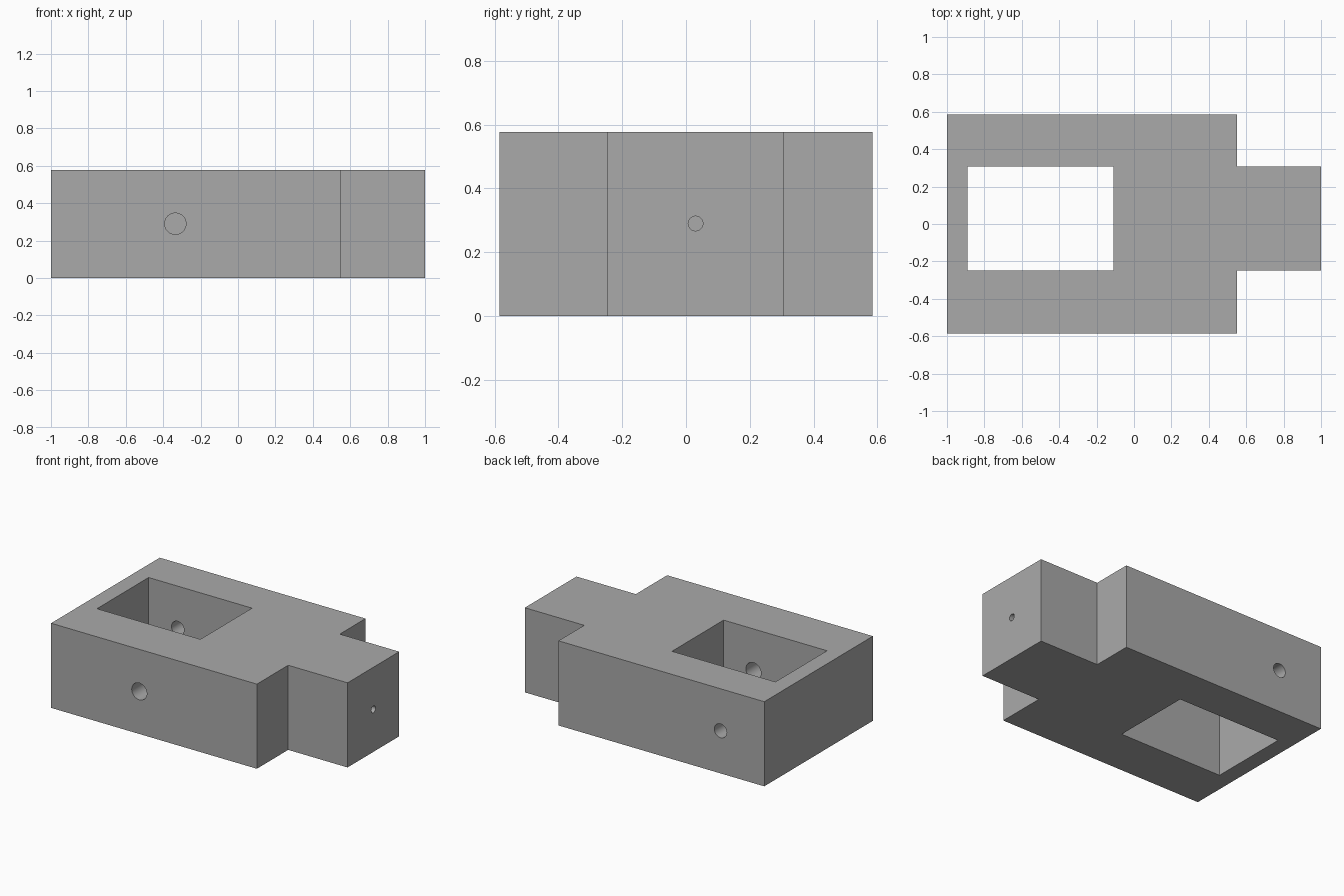
import bpy, bmesh, math
from mathutils import Matrix

cube = bpy.data.objects.get("Cube")
if cube:
    bpy.data.objects.remove(cube, do_unlink=True)

HEIGHT, MID = 0.577, 0.29
HALF_W = 0.585
SHOULDER = 0.552              # where the body steps down to the tongue
SLOT_Y = (-0.248, 0.308)      # shared by the tongue and the pocket
POCKET_X = (-0.89, -0.11)

grey = bpy.data.materials.new("plain grey")
grey.use_nodes = True
colour = (0.4, 0.4, 0.4, 1)
grey.diffuse_color = colour
grey.node_tree.nodes["Principled BSDF"].inputs["Base Color"].default_value = colour


def make_object(name, bm):
    bmesh.ops.recalc_face_normals(bm, faces=bm.faces)
    mesh = bpy.data.meshes.new(name)
    bm.to_mesh(mesh)
    bm.free()
    mesh.materials.append(grey)
    obj = bpy.data.objects.new(name, mesh)
    bpy.context.collection.objects.link(obj)
    return obj


def prism(name, outline, bottom, top):
    bm = bmesh.new()
    face = bm.faces.new([bm.verts.new((x, y, bottom)) for x, y in outline])
    ext = bmesh.ops.extrude_face_region(bm, geom=[face])
    verts = [v for v in ext["geom"] if isinstance(v, bmesh.types.BMVert)]
    bmesh.ops.translate(bm, verts=verts, vec=(0, 0, top - bottom))
    return make_object(name, bm)


def bore(name, centre, radius, length, axis):
    bm = bmesh.new()
    turn = Matrix.Rotation(math.pi / 2, 4, "X" if axis == "Y" else "Y")
    bmesh.ops.create_cone(bm, cap_ends=True, segments=48, radius1=radius,
                          radius2=radius, depth=length,
                          matrix=Matrix.Translation(centre) @ turn)
    return make_object(name, bm)


# Body block with its tongue
y0, y1 = SLOT_Y
body = prism("clamp_body", [
    (-1, -HALF_W), (SHOULDER, -HALF_W), (SHOULDER, y0), (1, y0),
    (1, y1), (SHOULDER, y1), (SHOULDER, HALF_W), (-1, HALF_W)], 0, HEIGHT)

# Pocket and the three bores that open into it
x0, x1 = POCKET_X
cutters = [
    prism("pocket_cutter", [(x0, y0), (x1, y0), (x1, y1), (x0, y1)], -0.1, HEIGHT + 0.1),
    bore("front_bore_cutter", (-0.335, -0.45, MID), 0.057, 0.6, "Y"),
    bore("back_bore_cutter", (-0.67, 0.45, MID), 0.047, 0.6, "Y"),
    bore("tongue_bore_cutter", (0.45, 0.03, MID), 0.023, 1.3, "X"),
]
for cutter in cutters:
    mod = body.modifiers.new(cutter.name, "BOOLEAN")
    mod.operation = "DIFFERENCE"
    mod.solver = "EXACT"
    mod.object = cutter

# Apply the cuts and drop the cutters
bpy.ops.object.select_all(action="DESELECT")
body.select_set(True)
bpy.context.view_layer.objects.active = body
for cutter in cutters:
    bpy.ops.object.modifier_apply(modifier=cutter.name)
    bpy.data.objects.remove(cutter, do_unlink=True)
bpy.ops.object.shade_smooth_by_angle(angle=math.radians(30))
